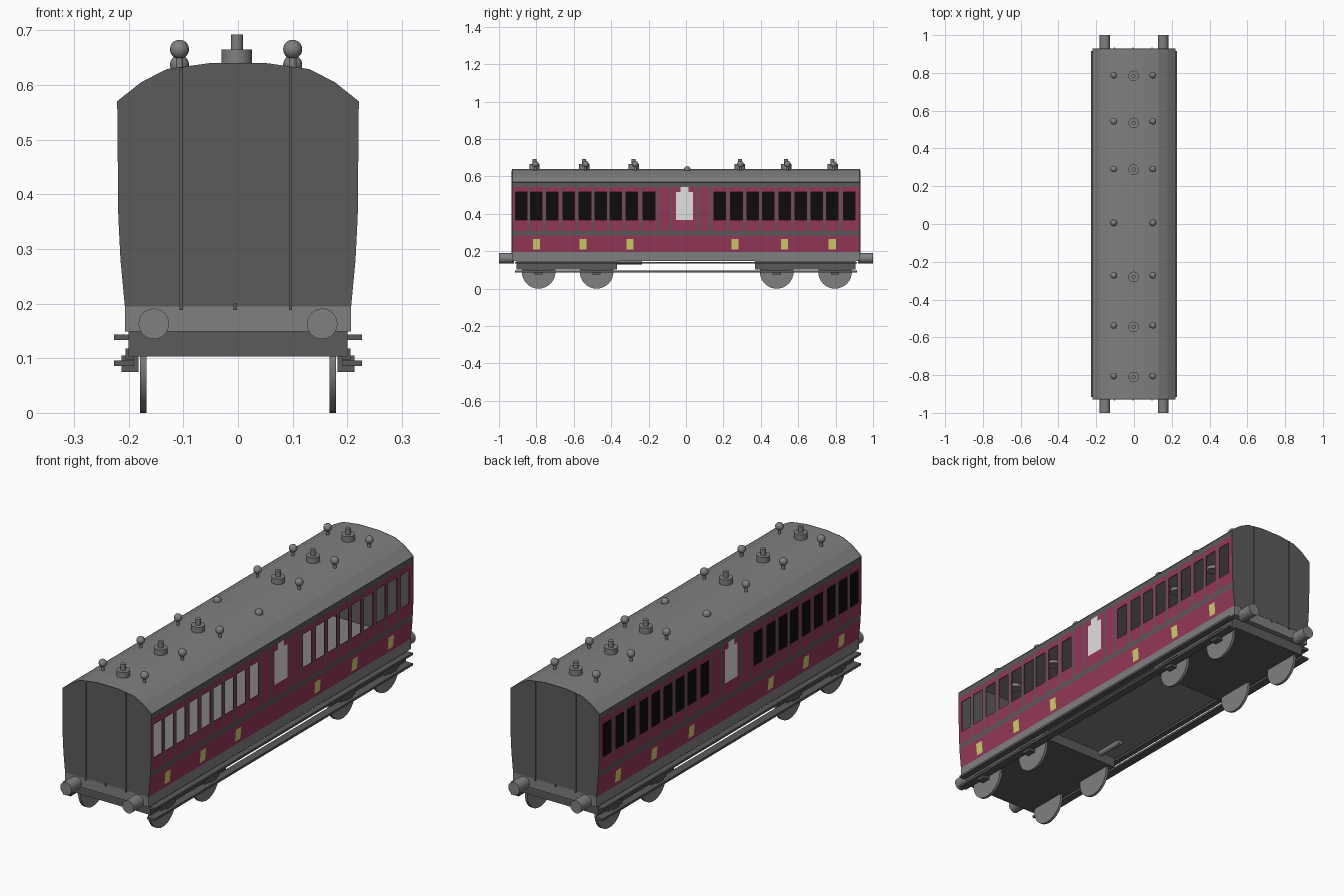
import bpy, bmesh, math
from mathutils import Matrix, Vector

if "Cube" in bpy.data.objects:
    bpy.data.objects.remove(bpy.data.objects["Cube"])


def material(name, r, g, b):
    m = bpy.data.materials.new(name)
    lin = [((c / 255 + 0.055) / 1.055) ** 2.4 for c in (r, g, b)]
    m.diffuse_color = (*lin, 1)
    m.use_nodes = True
    m.node_tree.nodes["Principled BSDF"].inputs["Base Color"].default_value = m.diffuse_color
    return m


GREY = material("light grey", 128, 128, 128)
DARK = material("dark grey", 91, 91, 91)
RED = material("crimson", 150, 55, 90)
BLACK = material("window black", 12, 12, 12)
WHITE = material("pale glass", 225, 225, 225)
YELLOW = material("yellow", 208, 208, 105)


def finish(name, bm, *mats, smooth=False):
    bmesh.ops.recalc_face_normals(bm, faces=bm.faces)
    me = bpy.data.meshes.new(name)
    bm.to_mesh(me)
    bm.free()
    ob = bpy.data.objects.new(name, me)
    bpy.context.collection.objects.link(ob)
    for m in mats:
        me.materials.append(m)
    if smooth:
        bpy.context.view_layer.objects.active = ob
        ob.select_set(True)
        bpy.ops.object.shade_smooth_by_angle(angle=math.radians(40))
        ob.select_set(False)
    return ob


def box(bm, x0, x1, y0, y1, z0, z1):
    mat = Matrix.Translation(((x0 + x1) / 2, (y0 + y1) / 2, (z0 + z1) / 2))
    bmesh.ops.create_cube(bm, size=1, matrix=mat @ Matrix.Diagonal((x1 - x0, y1 - y0, z1 - z0, 1)))


def rod(bm, centre, r, length, axis="Z", n=20):
    rot = {"Z": Matrix(), "X": Matrix.Rotation(math.pi / 2, 4, "Y"),
           "Y": Matrix.Rotation(math.pi / 2, 4, "X")}[axis]
    bmesh.ops.create_cone(bm, cap_ends=True, segments=n, radius1=r, radius2=r, depth=length,
                          matrix=Matrix.Translation(centre) @ rot)


def prism(bm, outline, y0, y1):
    face = bm.faces.new([bm.verts.new((x, y0, z)) for x, z in outline])
    new = bmesh.ops.extrude_face_region(bm, geom=[face])["geom"]
    bmesh.ops.translate(bm, vec=(0, y1 - y0, 0), verts=[v for v in new if isinstance(v, bmesh.types.BMVert)])


# Body cross-section: tumblehome side, then arched roof
SIDE = [(0.207, 0.195), (0.215, 0.28), (0.219, 0.36), (0.219, 0.57)]
ROOF = [(0.221, 0.57), (0.177, 0.605), (0.13, 0.629), (0.05, 0.64)]


def mirrored(pts):
    return pts + [(-x, z) for x, z in reversed(pts)]


def side_x(z):
    for (xa, za), (xb, zb) in zip(SIDE, SIDE[1:]):
        if z <= zb:
            return xa + (xb - xa) * (z - za) / (zb - za)
    return SIDE[-1][0]


# Side walls: a grid of cells coloured by position
WINDOWS = [-0.88, -0.80, -0.716, -0.626, -0.54, -0.455, -0.375, -0.289, -0.198,
           0.18, 0.27, 0.356, 0.44, 0.527, 0.613, 0.70, 0.782, 0.872]
PLATES = [-0.80, -0.55, -0.30, 0.262, 0.526, 0.782]
STRIPS = [(a + b) / 2 for a, b in zip(WINDOWS, WINDOWS[1:]) if b - a < 0.2] + [-0.15, -0.08, 0.065, 0.13]
HW, HP, HS = 0.031, 0.019, 0.006
DOOR, TAB = (-0.053, 0.037), (-0.03, 0.013)


def near(y, centres, half):
    return any(abs(y - c) < half for c in centres)


def cell_material(y, z):
    """0 red, 1 trim, 2 window, 3 pale glass, 4 yellow"""
    if z > 0.543 or 0.285 < z < 0.308:
        return 1
    if z < 0.285:
        return 4 if 0.21 < z < 0.265 and near(y, PLATES, HP) else 0
    if DOOR[0] < y < DOOR[1] and 0.366 < z < 0.516:
        return 3
    if TAB[0] < y < TAB[1] and z > 0.516:
        return 3
    if 0.366 < z < 0.516 and near(y, WINDOWS, HW):
        return 2
    return 1 if near(y, STRIPS, HS) else 0


ys = {-0.926, 0.926, *DOOR, *TAB}
for group, half in ((WINDOWS, HW), (PLATES, HP), (STRIPS, HS)):
    ys |= {round(c + s * half, 4) for c in group for s in (-1, 1)}
ys = sorted(ys)
zs = [0.195, 0.21, 0.265, 0.285, 0.308, 0.36, 0.366, 0.516, 0.543, 0.57]

for s, name in ((1, "right_wall"), (-1, "left_wall")):
    bm = bmesh.new()
    grid = [[bm.verts.new((s * side_x(z), y, z)) for z in zs] for y in ys]
    for i in range(len(ys) - 1):
        for j in range(len(zs) - 1):
            m = cell_material((ys[i] + ys[i + 1]) / 2, (zs[j] + zs[j + 1]) / 2)
            if m == 2 and s == 1:
                continue  # open windows on the right side
            q = [grid[i][j], grid[i + 1][j], grid[i + 1][j + 1], grid[i][j + 1]]
            f = bm.faces.new(q if s > 0 else q[::-1])
            f.material_index = m
    ob = finish(name, bm, RED, DARK, BLACK, WHITE, YELLOW)
    if ob.data.polygons[0].normal.x * s < 0:
        ob.data.flip_normals()
    mod = ob.modifiers.new("thickness", "SOLIDIFY")
    mod.thickness, mod.offset = 0.004, -1

# Roof shell
bm = bmesh.new()
inner = [(x * 0.97, z - 0.007) for x, z in mirrored(ROOF)]
prism(bm, mirrored(ROOF) + inner[::-1], -0.925, 0.925)
finish("roof", bm, GREY)

# End walls with thin upright pipes
for s, name in ((-1, "front_end"), (1, "back_end")):
    bm = bmesh.new()
    prism(bm, mirrored(SIDE[:-1] + ROOF), s * 0.924, s * 0.93)
    finish(name, bm, DARK)
    bm = bmesh.new()
    for x, top in ((-0.104, 0.632), (0.096, 0.632), (-0.005, 0.2)):
        y0, y1 = sorted((s * 0.929, s * 0.934))
        box(bm, x - 0.003, x + 0.003, y0, y1, 0.188, top)
    finish(name + "_pipes", bm, DARK)

# Underframe, whose top is the floor
bm = bmesh.new()
box(bm, -0.207, 0.207, -0.929, 0.929, 0.149, 0.197)
finish("underframe", bm, GREY)

# Buffers
bm = bmesh.new()
for x in (-0.154, 0.154):
    for s in (-1, 1):
        rod(bm, (x, s * 0.96, 0.163), 0.028, 0.08, "Y", 24)
finish("buffers", bm, GREY, smooth=True)

# Bogies, wheels, axle boxes
WHEELS = (-0.788, -0.478, 0.485, 0.797)
bm = bmesh.new()
for s in (-1, 1):
    y0, y1 = sorted((s * 0.37, s * 0.905))
    box(bm, -0.2, 0.2, y0, y1, 0.103, 0.15)
finish("bogies", bm, DARK)

bm = bmesh.new()
for y in WHEELS:
    for s in (-1, 1):
        rod(bm, (s * 0.173, y, 0.09), 0.09, 0.012, "X", 32)
finish("wheels", bm, GREY, smooth=True)

bm = bmesh.new()
for y in WHEELS:
    for s in (-1, 1):
        x0, x1 = sorted((s * 0.182, s * 0.213))
        box(bm, x0, x1, y - 0.022, y + 0.022, 0.075, 0.105)
        x0, x1 = sorted((s * 0.19, s * 0.206))
        box(bm, x0, x1, y - 0.05, y + 0.05, 0.098, 0.118)
finish("axle_boxes", bm, DARK)

# Upper and lower footboards
bm = bmesh.new()
for s in (-1, 1):
    for a, z in ((0.2, 0.138), (0.19, 0.091)):
        x0, x1 = sorted((s * a, s * 0.227))
        box(bm, x0, x1, -0.915, 0.915, z - 0.005, z + 0.005)
finish("footboards", bm, DARK)

# Small brake cylinder under the floor
bm = bmesh.new()
rod(bm, (-0.12, -0.303, 0.143), 0.013, 0.135, "Y", 12)
finish("brake_cylinder", bm, GREY, smooth=True)

# Roof ventilators: wide collar and narrow chimney
bm = bmesh.new()
for y in (0.784, 0.535, 0.288, -0.28, -0.545, -0.81):
    rod(bm, (-0.002, y, 0.642), 0.028, 0.046)
    rod(bm, (-0.002, y, 0.675), 0.011, 0.034, n=16)
finish("roof_vents", bm, GREY, smooth=True)

# Roof ball ventilators on stems, the middle pair sitting low
bm = bmesh.new()
for y in (0.788, 0.543, 0.291, 0.006, -0.272, -0.537, -0.805):
    z = 0.637 if abs(y) < 0.1 else 0.665
    for x in (-0.107, 0.1):
        bmesh.ops.create_uvsphere(bm, u_segments=16, v_segments=10, radius=0.0175,
                                  matrix=Matrix.Translation((x, y, z)))
        rod(bm, (x, y, z - 0.02), 0.007, 0.04, n=10)
finish("ball_vents", bm, GREY, smooth=True)
